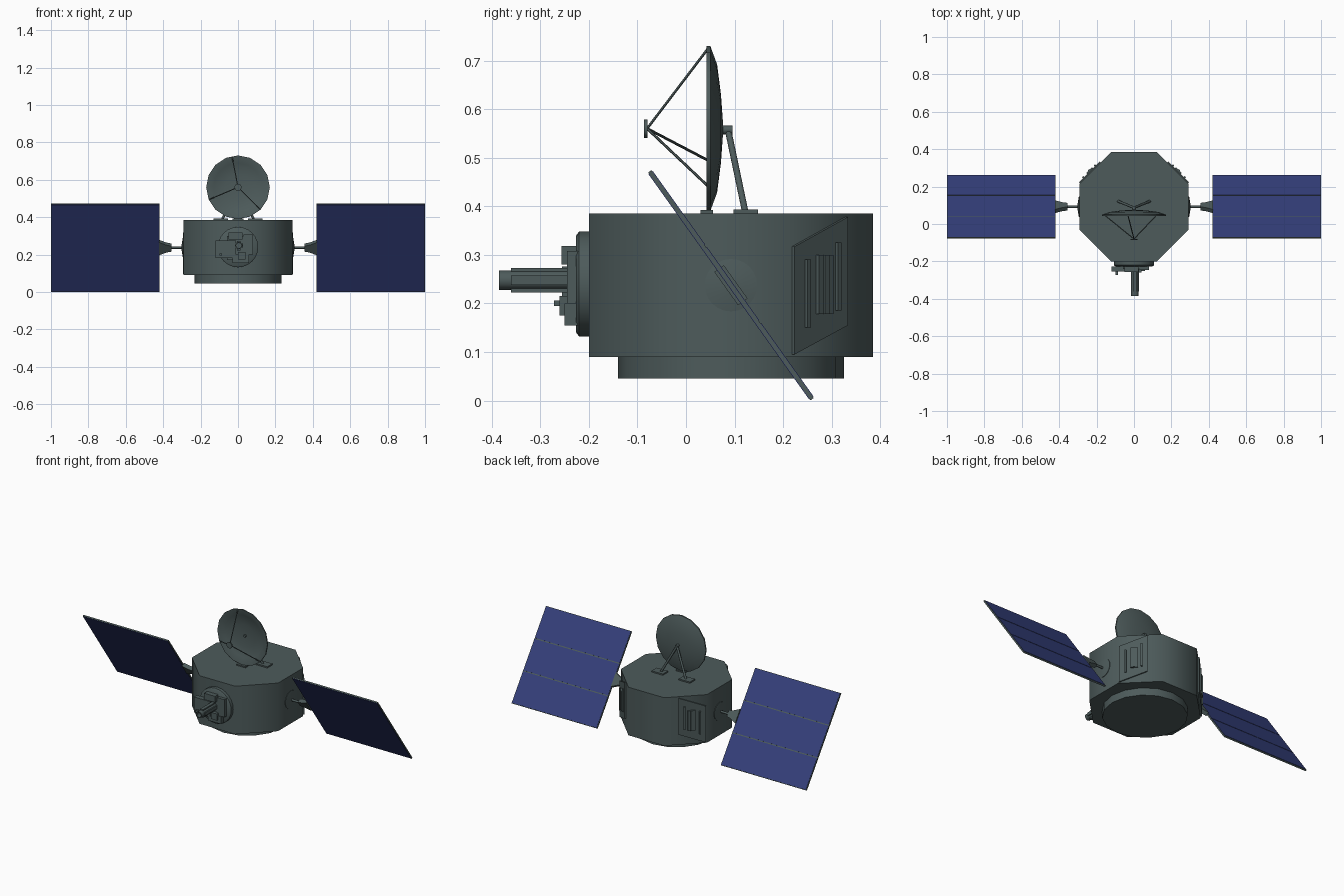
import bpy, bmesh, math
from mathutils import Vector, Matrix

if "Cube" in bpy.data.objects:
    bpy.data.objects.remove(bpy.data.objects["Cube"])

CY, WZ = 0.0925, 0.2375          # hull axis in y, wing axis in z


def material(name, rgb):
    m = bpy.data.materials.new(name)
    m.diffuse_color = (*rgb, 1)
    m.use_nodes = True
    m.node_tree.nodes["Principled BSDF"].inputs["Base Color"].default_value = m.diffuse_color
    return m


HULL = material("hull_grey", (0.075, 0.105, 0.105))
CELL = material("cell_blue", (0.035, 0.05, 0.2))


def finish(name, bm, mat=HULL, smooth=None):
    bmesh.ops.recalc_face_normals(bm, faces=bm.faces)
    me = bpy.data.meshes.new(name)
    bm.to_mesh(me)
    bm.free()
    ob = bpy.data.objects.new(name, me)
    bpy.context.collection.objects.link(ob)
    me.materials.append(mat)
    if smooth:
        bpy.ops.object.select_all(action='DESELECT')
        ob.select_set(True)
        bpy.context.view_layer.objects.active = ob
        bpy.ops.object.shade_smooth_by_angle(angle=math.radians(smooth))
    return ob


def lathe(name, profile, n, origin, axis, phase=0.0, closed=False, smooth=50):
    """Revolve (radius, height) points about an axis through origin."""
    bm = bmesh.new()
    q = Vector(axis).to_track_quat('Z', 'Y')
    rings = []
    for r, h in profile:
        rings.append([bm.verts.new(Vector(origin) + q @ Vector((
            r * math.cos(phase + math.tau * i / n),
            r * math.sin(phase + math.tau * i / n), h))) for i in range(n)])
    pairs = list(zip(rings, rings[1:]))
    if closed:
        pairs.append((rings[-1], rings[0]))
    else:
        bm.faces.new(rings[0])
        bm.faces.new(rings[-1])
    for a, b in pairs:
        for i in range(n):
            j = (i + 1) % n
            bm.faces.new((a[i], a[j], b[j], b[i]))
    bmesh.ops.remove_doubles(bm, verts=bm.verts, dist=1e-5)
    return finish(name, bm, smooth=smooth)


def rod(name, a, b, r, r2=None, n=8):
    d = Vector(b) - Vector(a)
    return lathe(name, [(r, 0), (r2 or r, d.length)], n, a, d)


def box(name, lo, hi, mat=HULL, frame=Matrix()):
    lo, hi = Vector(lo), Vector(hi)
    bm = bmesh.new()
    bmesh.ops.create_cube(bm, size=1, matrix=frame @ Matrix.Translation((lo + hi) / 2)
                          @ Matrix.Diagonal((*(hi - lo), 1)))
    return finish(name, bm, mat)


def prism(name, points, push):
    bm = bmesh.new()
    a = [bm.verts.new(p) for p in points]
    b = [bm.verts.new(Vector(p) + Vector(push)) for p in points]
    bm.faces.new(a)
    bm.faces.new(b)
    for i in range(len(a)):
        j = (i + 1) % len(a)
        bm.faces.new((a[i], a[j], b[j], b[i]))
    return finish(name, bm)


# Octagonal hull and the ring underneath
R = 0.2925 / math.cos(math.pi / 8)
lathe("hull", [(R, 0.09), (R, 0.385)], 8, (0, CY, 0), (0, 0, 1), math.pi / 8)
lathe("base_ring", [(0.2325, 0.045), (0.2325, 0.095)], 16, (0, CY, 0), (0, 0, 1))

# Dish antenna: thin bowl opening to the front
DZ = 0.56
lathe("dish", [(0.17, 0.042), (0.17, 0.05), (0.132, 0.064), (0.07, 0.072), (0, 0.077),
               (0, 0.071), (0.07, 0.067), (0.13, 0.058), (0.163, 0.042)],
      16, (0, 0, DZ), (0, 1, 0), closed=True)
lathe("dish_nub", [(0.008, 0.06), (0.008, 0.073)], 8, (0, 0, DZ), (0, 1, 0))
lathe("dish_hub", [(0.009, 0.074), (0.009, 0.096)], 8, (0, 0, DZ - 0.003), (0, 1, 0))
lathe("feed_disc", [(0.019, -0.086), (0.019, -0.079)], 12, (0, 0, DZ), (0, 1, 0))
for deg in (101, 203, 315):
    a = math.radians(deg)
    rod("feed_strut", (0, -0.08, DZ),
        (0.166 * math.cos(a), 0.044, DZ + 0.166 * math.sin(a)), 0.0028, n=6)

# Dish mount: two rear legs with pads and a small front pad
box("front_dish_pad", (-0.03, 0.03, 0.383), (0.03, 0.056, 0.392))
for s in (1, -1):
    box("leg_pad", (s * 0.092 - 0.038, 0.098, 0.383), (s * 0.092 + 0.038, 0.148, 0.393))
    rod("dish_leg", (0, 0.087, DZ - 0.005), (s * 0.085, 0.122, 0.388), 0.007)

# Solar wings, with pivots on both sides of the hull
tilt = Matrix.Rotation(math.radians(-54.5), 4, 'X')
along = tilt.to_3x3() @ Vector((0, 1, 0))
normal = tilt.to_3x3() @ Vector((0, 0, 1))
H = 0.288
for s in (1, -1):
    frame = Matrix.Translation((s * 0.71, CY, WZ)) @ tilt
    box("wing_frame", (-0.29, -H, -0.004), (0.29, H, 0.004), frame=frame)
    box("wing_rear_cells", (-0.287, -H + 0.003, -0.0055), (0.287, H - 0.003, -0.003), CELL, frame)
    third = 2 * H / 3
    for i in range(3):
        y0 = -H + i * third
        box("wing_cells", (-0.287, y0 + 0.003, 0.003), (0.287, y0 + third - 0.003, 0.0055),
            CELL, frame)
    # tapered yoke lying in the wing plane, rod and hull flange
    c = Vector((0, CY, WZ)) - normal * 0.012
    prism("wing_yoke", [c + Vector((s * x, 0, 0)) + along * w for x, w in
                        ((0.355, -0.018), (0.355, 0.018), (0.385, 0.025), (0.422, 0.042),
                         (0.422, -0.042), (0.385, -0.025))], normal * 0.024)
    rod("wing_axle", (s * 0.285, CY, WZ), (s * 0.36, CY, WZ), 0.007)
    lathe("axle_flange", [(0.054, 0.288), (0.054, 0.295), (0.012, 0.302)], 24,
          (0, CY, WZ), (s, 0, 0))

    # Slanted hatch with three raised bars on each rear diagonal face
    out = Vector((s, 1, 0)).normalized()

    def face_point(y, z):
        return Vector((s * (0.5062 - y), y, z)) - out * 0.002

    def hatch_part(name, y0, y1, a0, b0, a1, b1, height):
        prism(name, [face_point(y0, a0), face_point(y1, a1),
                     face_point(y1, b1), face_point(y0, b0)], out * (height + 0.002))

    hatch_part("rear_hatch", 0.218, 0.328, 0.095, 0.317, 0.155, 0.378, 0.008)
    hatch_part("hatch_block", 0.262, 0.292, 0.178, 0.3, 0.178, 0.3, 0.016)
    hatch_part("hatch_block_rib", 0.272, 0.281, 0.178, 0.3, 0.178, 0.3, 0.02)
    hatch_part("hatch_bar", 0.239, 0.246, 0.15, 0.29, 0.15, 0.29, 0.016)
    hatch_part("hatch_bar", 0.302, 0.309, 0.185, 0.325, 0.185, 0.325, 0.016)

# Front instrument: round mount, equipment boxes and a barrel
lathe("instrument_mount", [(0.108, 0.195), (0.108, 0.22), (0.1, 0.226)], 24,
      (0, 0, 0.24), (0, -1, 0))
for name, lo, hi in (
        ("instrument_back_plate", (-0.06, -0.24, 0.17), (0.06, -0.22, 0.30)),
        ("instrument_left_box", (-0.12, -0.255, 0.182), (-0.012, -0.226, 0.276)),
        ("instrument_top_box", (-0.05, -0.256, 0.28), (0.024, -0.222, 0.318)),
        ("instrument_right_box", (0.03, -0.245, 0.2), (0.08, -0.222, 0.308)),
        ("instrument_low_box", (-0.03, -0.25, 0.155), (0.06, -0.222, 0.2)),
        ("instrument_low_step", (0.0, -0.26, 0.175), (0.04, -0.222, 0.215)),
        ("instrument_knob", (-0.1, -0.272, 0.195), (-0.085, -0.25, 0.206))):
    box(name, lo, hi)
lathe("barrel", [(0.02, 0.225), (0.02, 0.385), (0.014, 0.385), (0.014, 0.33)], 12,
      (0.004, 0, 0.248), (0, -1, 0), smooth=40)
box("barrel_top_rail", (-0.006, -0.36, 0.262), (0.014, -0.23, 0.273))
box("barrel_side_rail", (0.018, -0.36, 0.238), (0.028, -0.23, 0.258))
box("barrel_low_rail", (-0.006, -0.36, 0.223), (0.014, -0.23, 0.234))
